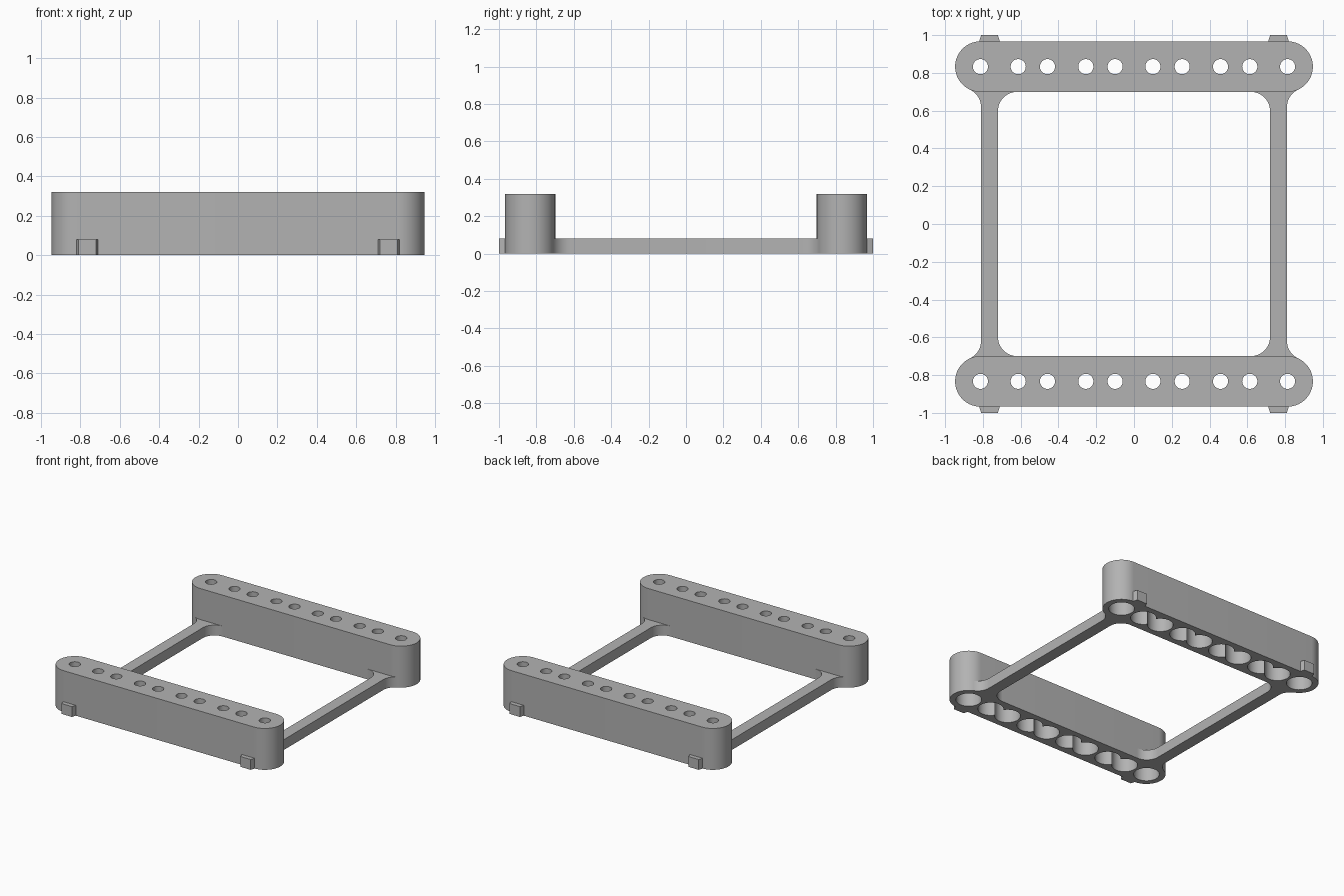
import bpy, bmesh
from math import sin, cos, pi, radians, sqrt, atan2

cube = bpy.data.objects.get("Cube")
if cube:
    bpy.data.objects.remove(cube, do_unlink=True)

grey = bpy.data.materials.new("plain grey")
grey.use_nodes = True
colour = (0.45, 0.45, 0.45, 1)
grey.diffuse_color = colour
grey.node_tree.nodes["Principled BSDF"].inputs["Base Color"].default_value = colour

BAR_Y, BAR_R, BAR_H = 0.833, 0.134, 0.32
END_X = 0.813
RAIL_IN, RAIL_OUT, RAIL_H = 0.72, 0.81, 0.08
FILLET = 0.1
BORE_R, HOLE_R, BORE_TOP = 0.09, 0.04, 0.25
half_row = [0.1, 0.255, 0.458, 0.613, END_X]
holes = sorted([-x for x in half_row] + half_row)


def arc(cx, cy, r, a0, a1, n):
    return [(cx + r * cos(a0 + (a1 - a0) * i / n),
             cy + r * sin(a0 + (a1 - a0) * i / n)) for i in range(n + 1)]


def make_object(name, bm):
    bmesh.ops.recalc_face_normals(bm, faces=bm.faces)
    mesh = bpy.data.meshes.new(name)
    bm.to_mesh(mesh)
    bm.free()
    mesh.materials.append(grey)
    ob = bpy.data.objects.new(name, mesh)
    bpy.context.collection.objects.link(ob)
    return ob


def extrude_outline(bm, points, height):
    face = bm.faces.new([bm.verts.new((x, y, 0)) for x, y in points])
    top = bmesh.ops.extrude_face_region(bm, geom=[face])["geom"]
    bmesh.ops.translate(bm, vec=(0, 0, height),
                        verts=[v for v in top if isinstance(v, bmesh.types.BMVert)])


def prism(name, points, height):
    bm = bmesh.new()
    extrude_outline(bm, points, height)
    return make_object(name, bm)


def select_only(ob):
    bpy.ops.object.select_all(action='DESELECT')
    ob.select_set(True)
    bpy.context.view_layer.objects.active = ob


def smooth(ob):
    select_only(ob)
    bpy.ops.object.shade_smooth_by_angle(angle=radians(30))


def stepped_cutter(xs, y):
    # Wide bore from below, narrow hole through the top
    bm = bmesh.new()
    n = 48
    steps = [(BORE_R, -0.05), (BORE_R, BORE_TOP), (HOLE_R, BORE_TOP), (HOLE_R, BAR_H + 0.05)]
    for x in xs:
        rings = [[bm.verts.new((x + r * cos(2 * pi * i / n), y + r * sin(2 * pi * i / n), z))
                  for i in range(n)] for r, z in steps]
        for low, high in zip(rings, rings[1:]):
            for i in range(n):
                j = (i + 1) % n
                bm.faces.new((low[i], low[j], high[j], high[i]))
        bm.faces.new(rings[0][::-1])
        bm.faces.new(rings[-1])
    ob = make_object("hole_cutter", bm)
    ob.hide_render = True
    return ob


# Tall round-ended bars with a row of bored holes
for side, label in ((-1, "front"), (1, "back")):
    y = side * BAR_Y
    outline = arc(END_X, y, BAR_R, -pi / 2, pi / 2, 32) + arc(-END_X, y, BAR_R, pi / 2, 1.5 * pi, 32)
    bar = prism(label + "_bar", outline, BAR_H)
    # Neighbouring bores overlap, so alternate holes are cut in two passes
    for start in (0, 1):
        cutter = stepped_cutter(holes[start::2], y)
        mod = bar.modifiers.new("holes", 'BOOLEAN')
        mod.operation, mod.solver, mod.object = 'DIFFERENCE', 'EXACT', cutter
        select_only(bar)
        bpy.ops.object.modifier_apply(modifier=mod.name)
        bpy.data.objects.remove(cutter, do_unlink=True)
    smooth(bar)

# Low side rails that flare into the bars with concave fillets
in_x, in_y = RAIL_IN - FILLET, BAR_Y - BAR_R - FILLET
out_x = RAIL_OUT + FILLET
out_y = BAR_Y - sqrt((BAR_R + FILLET) ** 2 - (out_x - END_X) ** 2)
touch = atan2(BAR_Y - out_y, END_X - out_x)
outer = arc(out_x, out_y, FILLET, pi, touch, 14)
inner = arc(in_x, in_y, FILLET, pi / 2, 0, 18)
end_y = outer[-1][1]
back_half = outer + [(in_x, end_y)] + inner
rail = back_half + [(x, -y) for x, y in reversed(back_half)]
for side, label in ((-1, "right"), (1, "left")):
    smooth(prism(label + "_rail", [(side * x, y) for x, y in rail], RAIL_H))

# Small tapered tabs on the outer faces, in line with the rails
mid = (RAIL_IN + RAIL_OUT) / 2
base = BAR_Y + BAR_R - 0.004
tab = [(mid - 0.055, base), (mid + 0.055, base), (mid + 0.052, 0.975),
       (mid + 0.044, 1), (mid - 0.044, 1), (mid - 0.052, 0.975)]
for sx, x_label in ((-1, "right"), (1, "left")):
    for sy, y_label in ((-1, "front"), (1, "back")):
        prism(f"{y_label}_{x_label}_tab", [(sx * x, sy * y) for x, y in tab], RAIL_H)
